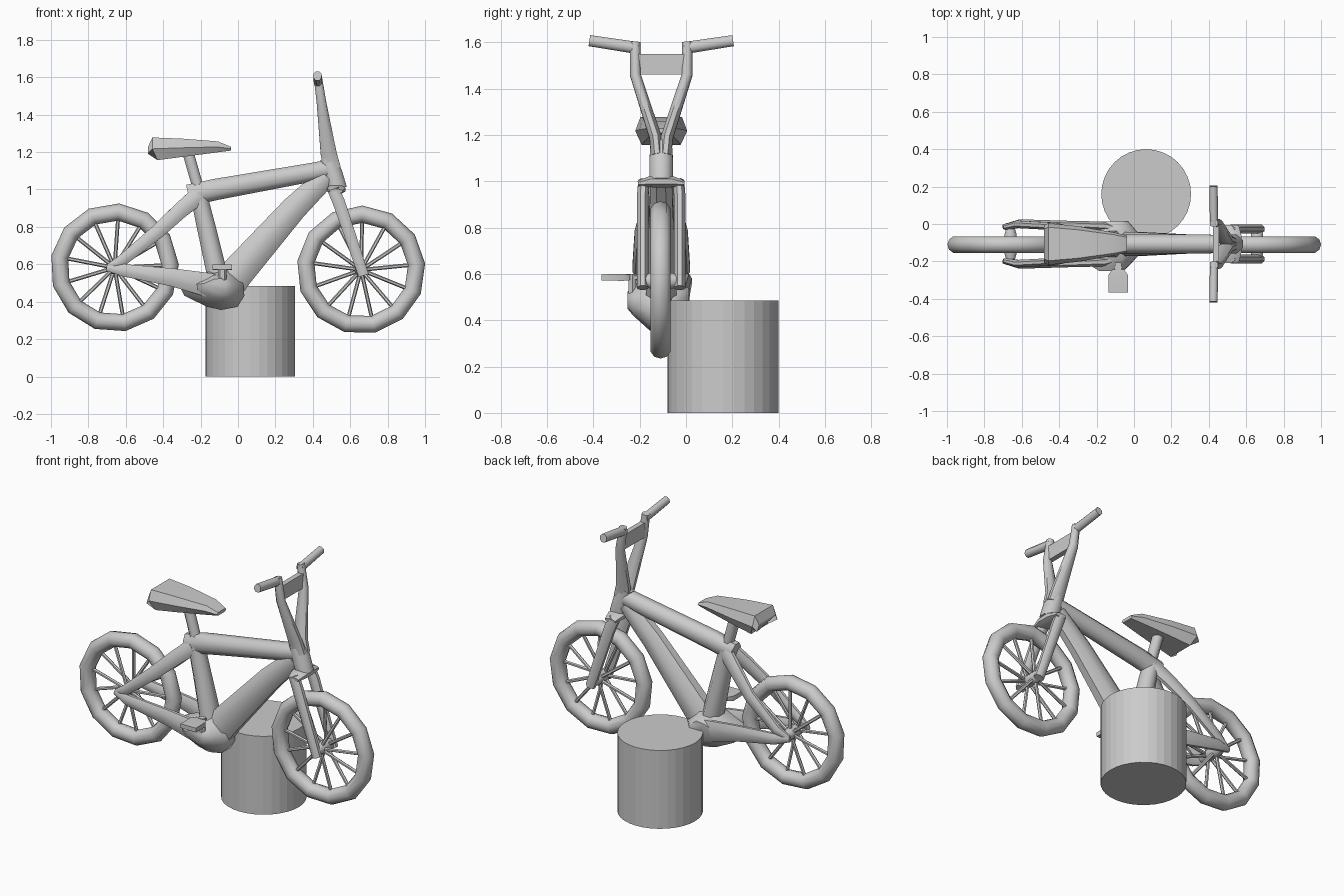
import bpy, bmesh, math
from mathutils import Vector

CY = -0.107  # centre plane of the bicycle


def finish(name, bm, angle=50):
    bmesh.ops.recalc_face_normals(bm, faces=bm.faces)
    me = bpy.data.meshes.new(name)
    bm.to_mesh(me)
    bm.free()
    ob = bpy.data.objects.new(name, me)
    bpy.context.collection.objects.link(ob)
    if angle:
        bpy.ops.object.select_all(action='DESELECT')
        ob.select_set(True)
        bpy.context.view_layer.objects.active = ob
        bpy.ops.object.shade_smooth_by_angle(angle=math.radians(angle))
    return ob


def bridge(bm, rings):
    vs = [[bm.verts.new(p) for p in r] for r in rings]
    n = len(vs[0])
    for a, b in zip(vs, vs[1:]):
        for i in range(n):
            j = (i + 1) % n
            bm.faces.new((a[i], a[j], b[j], b[i]))
    bm.faces.new(vs[0][::-1])
    bm.faces.new(vs[-1])


def add_beam(bm, path, sizes, sides=8):
    """Tapered tube; path y is relative to CY, sizes are (half y, half in-plane)."""
    pts = [Vector((x, y + CY, z)) for x, y, z in path]
    k = 1 / math.cos(math.pi / sides)
    rings = []
    for i, p in enumerate(pts):
        d = (pts[min(i + 1, len(pts) - 1)] - pts[max(i - 1, 0)]).normalized()
        whole = (pts[-1] - pts[0]).normalized()
        ref = Vector((1, 0, 0)) if abs(whole.y) > 0.8 else Vector((0, 1, 0))
        u = (ref - d * ref.dot(d)).normalized()
        v = d.cross(u)
        su, sv = sizes[i]
        angs = [2 * math.pi * (j + 0.5) / sides for j in range(sides)]
        rings.append([p + u * su * k * math.cos(a) + v * sv * k * math.sin(a) for a in angs])
    bridge(bm, rings)


def beam(name, path, sizes, sides=8, mirror=False):
    bm = bmesh.new()
    for s in ((1, -1) if mirror else (1,)):
        add_beam(bm, [(x, y * s, z) for x, y, z in path], sizes, sides)
    return finish(name, bm)


def wheel(name, cx, cz, hub_w, n=13, R=0.298, r=0.046, phase=0.0):
    # tyre
    bm = bmesh.new()
    rows = []
    for i in range(n):
        a = 2 * math.pi * i / n + phase
        rows.append([bm.verts.new((cx + (R + r * math.cos(b)) * math.cos(a), CY - 0.003 + r * math.sin(b),
                                   cz + (R + r * math.cos(b)) * math.sin(a)))
                     for b in [2 * math.pi * j / 10 for j in range(10)]])
    for i in range(n):
        for j in range(10):
            p, q, k = rows[i], rows[(i + 1) % n], (j + 1) % 10
            bm.faces.new((p[j], p[k], q[k], q[j]))
    finish(name + "_tyre", bm)
    # spokes
    bm = bmesh.new()
    for i in range(n):
        a = 2 * math.pi * i / n + phase
        s = 0.03 if i % 2 else -0.03
        add_beam(bm, [(cx, s, cz), (cx + R * math.cos(a), 0, cz + R * math.sin(a))], [(0.009, 0.009)] * 2, 6)
    finish(name + "_spokes", bm)
    # hub
    beam(name + "_hub", [(cx, -hub_w, cz), (cx, -0.05, cz), (cx, 0.05, cz), (cx, hub_w, cz)],
         [(0.018, 0.018), (0.033, 0.033), (0.033, 0.033), (0.018, 0.018)])


wheel("rear_wheel", -0.66, 0.582, 0.10, phase=0.05)
wheel("front_wheel", 0.658, 0.57, 0.09, phase=0.1)

# stand
bm = bmesh.new()
bridge(bm, [[(0.065 + 0.24 * math.cos(2 * math.pi * i / 32), 0.16 + 0.24 * math.sin(2 * math.pi * i / 32), z)
             for i in range(32)] for z in (0, 0.485)])
finish("stand", bm, 0)

# main frame tubes
beam("top_tube", [(-0.265, 0, 0.968), (-0.12, 0, 1.0), (0.40, 0, 1.093), (0.49, 0, 1.11)],
     [(0.045, 0.058), (0.05, 0.057), (0.05, 0.05), (0.045, 0.05)])
beam("down_tube", [(0.475, 0, 1.07), (0.30, 0, 0.90), (0.0, 0, 0.56), (-0.06, 0, 0.48)],
     [(0.045, 0.055), (0.05, 0.068), (0.065, 0.088), (0.065, 0.09)])
beam("seat_tube", [(-0.21, 0, 0.97), (-0.17, 0, 0.80), (-0.11, 0, 0.54), (-0.09, 0, 0.44)],
     [(0.048, 0.045), (0.05, 0.05), (0.07, 0.055), (0.07, 0.06)])
beam("head_tube", [(0.478, 0, 1.17), (0.505, 0, 1.09), (0.532, 0, 1.0)],
     [(0.046, 0.04), (0.05, 0.052), (0.05, 0.052)])

# rear stays
beam("chain_stays", [(-0.70, 0.09, 0.582), (-0.61, 0.112, 0.568), (-0.35, 0.104, 0.53),
                     (-0.16, 0.095, 0.49), (-0.06, 0.06, 0.47)],
     [(0.014, 0.018), (0.02, 0.033), (0.02, 0.048), (0.025, 0.064), (0.025, 0.06)], 8, True)
beam("seat_stays", [(-0.69, 0.09, 0.585), (-0.62, 0.105, 0.62), (-0.43, 0.095, 0.775), (-0.30, 0.055, 0.895),
                    (-0.215, 0.025, 0.965)],
     [(0.014, 0.018), (0.02, 0.03), (0.02, 0.038), (0.025, 0.043), (0.025, 0.048)], 8, True)

# bottom bracket guard
prof = [(-0.32, 0.49), (-0.29, 0.43), (-0.165, 0.37), (-0.09, 0.353), (0.0, 0.37),
        (0.037, 0.43), (0.03, 0.50), (-0.05, 0.57), (-0.16, 0.56)]
bm = bmesh.new()
bridge(bm, [[(-0.11 + (x + 0.11) * s, CY + y, 0.5 + (z - 0.5) * s) for x, z in prof]
            for y, s in ((-0.145, 0.35), (-0.12, 0.55), (-0.05, 0.98), (0.05, 0.98), (0.12, 0.55))])
finish("bottom_bracket", bm)

# crank and pedal
beam("crank", [(-0.085, -0.125, 0.46), (-0.085, -0.125, 0.60)], [(0.017, 0.02)] * 2, 6)
beam("pedal_spindle", [(-0.085, -0.10, 0.585), (-0.085, -0.16, 0.585)], [(0.017, 0.012)] * 2, 6)
beam("pedal", [(-0.085, -0.135, 0.585), (-0.085, -0.165, 0.585), (-0.085, -0.258, 0.585)],
     [(0.03, 0.012), (0.052, 0.015), (0.052, 0.013)], 4)

# fork
beam("fork_legs", [(0.51, 0.075, 1.0), (0.54, 0.08, 0.93), (0.672, 0.08, 0.54)],
     [(0.024, 0.032), (0.025, 0.033), (0.024, 0.028)], 8, True)
beam("fork_crown", [(0.525, -0.10, 0.99), (0.525, -0.04, 1.0), (0.525, 0.04, 1.0), (0.525, 0.10, 0.99)],
     [(0.035, 0.012), (0.05, 0.026), (0.05, 0.026), (0.035, 0.012)])

# handlebar
beam("handlebar_risers", [(0.505, 0.018, 1.11), (0.485, 0.025, 1.19), (0.447, 0.112, 1.46), (0.427, 0.112, 1.60)],
     [(0.026, 0.045), (0.026, 0.043), (0.023, 0.026), (0.022, 0.022)], 8, True)
beam("handlebar_grips", [(0.428, 0.10, 1.575), (0.425, 0.31, 1.607)],
     [(0.022, 0.026), (0.022, 0.024)], 8, True)
beam("handlebar_plate", [(0.438, -0.11, 1.505), (0.438, 0.11, 1.505)], [(0.016, 0.045)] * 2, 4)

# seat post and seat
beam("seat_post", [(-0.265, 0, 1.19), (-0.205, 0, 0.98)], [(0.03, 0.03)] * 2)
bm = bmesh.new()
stations = [(-0.482, -0.43, 0.10, 1.20, 1.225), (-0.458, -0.43, 0.112, 1.20, 1.278),
            (-0.30, -0.30, 0.095, 1.18, 1.272), (-0.107, -0.11, 0.062, 1.195, 1.257),
            (-0.037, -0.037, 0.045, 1.208, 1.228)]
bridge(bm, [[(xt, CY - w * 0.8, zt), (xt, CY + w * 0.8, zt), (xt, CY + w, (zt + zb) / 2),
             (xb, CY + w * 0.75, zb if i else 1.185), (xb, CY - w * 0.75, zb if i else 1.185),
             (xt, CY - w, (zt + zb) / 2)]
            for i, (xt, xb, w, zb, zt) in enumerate(
                [(a, b, c, 1.157 + (b + 0.43) * 0.13, e) for a, b, c, d, e in stations])])
finish("seat", bm, 35)
